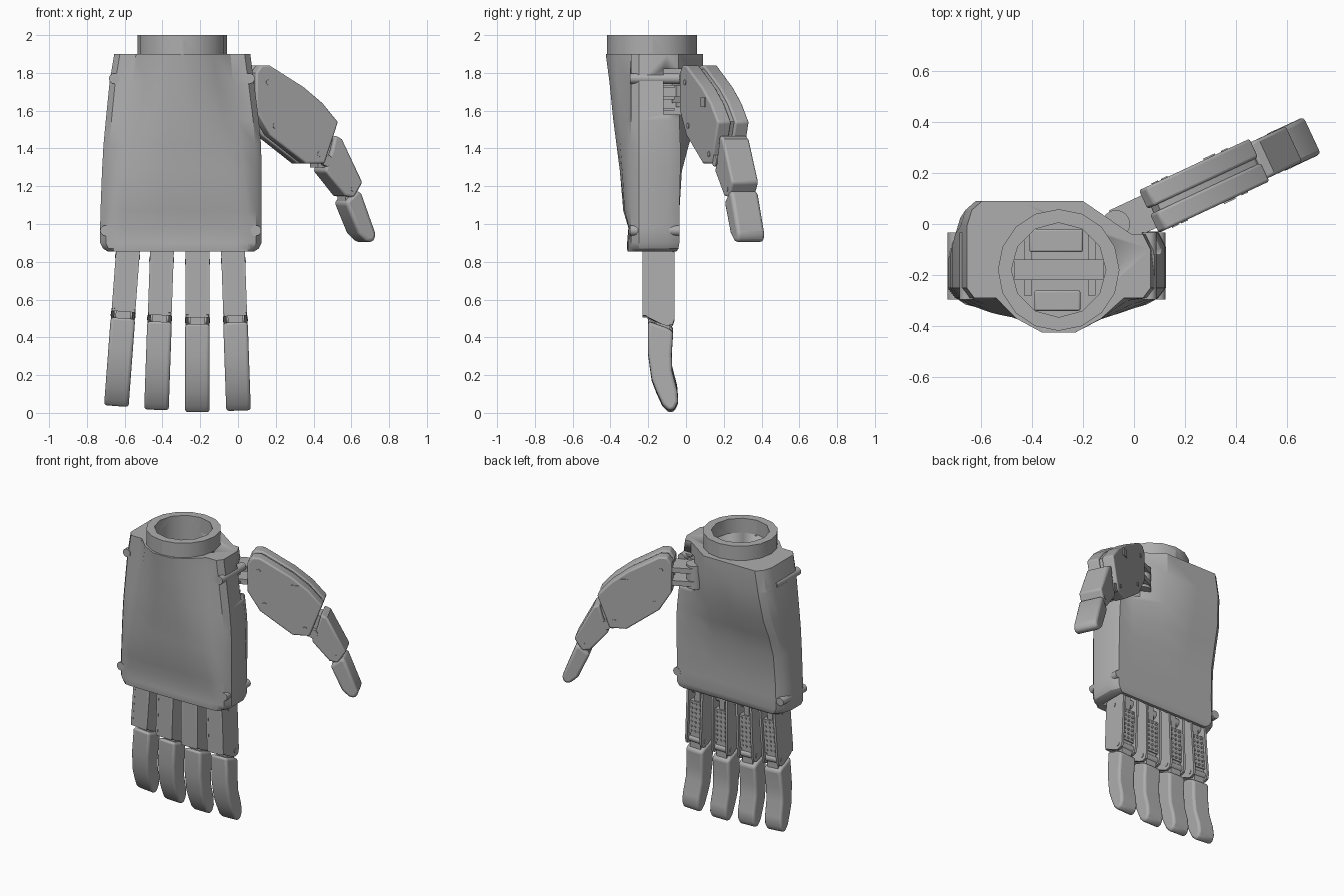
import bpy
import bmesh
from math import radians
from mathutils import Matrix, Vector

if "Cube" in bpy.data.objects:
    bpy.data.objects.remove(bpy.data.objects["Cube"], do_unlink=True)

grey = bpy.data.materials.new("plain grey")
grey.use_nodes = True
GREY = (0.42, 0.42, 0.42, 1)
grey.diffuse_color = GREY
grey.node_tree.nodes["Principled BSDF"].inputs["Base Color"].default_value = GREY
ID = Matrix.Identity(4)


def finish(name, bm, matrix=ID, bevel=0.0):
    bm.transform(matrix)
    bmesh.ops.recalc_face_normals(bm, faces=bm.faces)
    mesh = bpy.data.meshes.new(name)
    bm.to_mesh(mesh)
    bm.free()
    mesh.materials.append(grey)
    obj = bpy.data.objects.new(name, mesh)
    bpy.context.collection.objects.link(obj)
    if bevel:
        mod = obj.modifiers.new("round", "BEVEL")
        mod.width, mod.segments, mod.limit_method = bevel, 3, "ANGLE"
        mod.angle_limit = radians(40)
    activate(obj)
    bpy.ops.object.shade_smooth_by_angle(angle=radians(32))
    return obj


def activate(obj):
    bpy.ops.object.select_all(action="DESELECT")
    obj.select_set(True)
    bpy.context.view_layer.objects.active = obj


def loft(name, rings, matrix=ID, bevel=0.0):
    bm = bmesh.new()
    rows = [[bm.verts.new(p) for p in ring] for ring in rings]
    n = len(rows[0])
    for a, b in zip(rows, rows[1:]):
        for i in range(n):
            bm.faces.new((a[i], a[(i + 1) % n], b[(i + 1) % n], b[i]))
    bm.faces.new(rows[0])
    bm.faces.new(rows[-1])
    return finish(name, bm, matrix, bevel)


def slab(name, profile, x0, x1, matrix=ID, bevel=0.0):
    """Extrude a (y, z) side profile from x0 to x1."""
    return loft(name, [[(x, y, z) for y, z in profile] for x in (x0, x1)], matrix, bevel)


def box(name, lo, hi, matrix=ID, bevel=0.0):
    return slab(name, [(lo[1], lo[2]), (hi[1], lo[2]), (hi[1], hi[2]), (lo[1], hi[2])],
                lo[0], hi[0], matrix, bevel)


def rod(name, centre, axis, r, length, sides=16, matrix=ID):
    bm = bmesh.new()
    bmesh.ops.create_cone(bm, cap_ends=True, segments=sides, radius1=r, radius2=r, depth=length)
    turn = Vector(axis).to_track_quat("Z", "Y").to_matrix().to_4x4()
    return finish(name, bm, matrix @ Matrix.Translation(centre) @ turn)


def cut(obj, cutter):
    mod = obj.modifiers.new("cut", "BOOLEAN")
    mod.object, mod.solver = cutter, "EXACT"
    activate(obj)
    bpy.ops.object.modifier_apply(modifier=mod.name)
    bpy.data.objects.remove(cutter, do_unlink=True)


X, Y, Z = (1, 0, 0), (0, 1, 0), (0, 0, 1)
CX, CY = -0.295, -0.18

# Palm shell: front bulges to the wrist at the top and flattens downward
TOP_X = (-0.54, -0.46, -0.36, -0.23, -0.13, -0.04)
LOW_X = (-0.66, -0.62, -0.40, -0.19, 0.00, 0.05)
SHAPE = (0.0, 0.6, 1.0, 1.0, 0.6, 0.0)


def palm_ring(z, xl, xr, bulge, yb, yt, t):
    front = [(a + (b - a) * t, -0.29 - bulge * (s + (1 - s) * t * 0.6))
             for a, b, s in zip(TOP_X, LOW_X, SHAPE)]
    side = [(xr - 0.03, -0.29), (xr, -0.25), (xr, yt - 0.06), (xr - 0.03, yt)]
    back = [(-0.01, yt), (-0.2, yb), (-0.45, yb), (xl + 0.06, yb),
            (xl + 0.02, yb - 0.035), (xl, yb - 0.1), (xl, -0.25), (xl + 0.03, -0.29)]
    return [(x, y, z) for x, y in front + side + back]


palm = loft("palm", [palm_ring(*row) for row in (
    (1.90, -0.655, 0.065, 0.135, 0.09, -0.04, 0),
    (1.75, -0.68, 0.085, 0.115, 0.09, -0.04, 0.15),
    (1.55, -0.70, 0.11, 0.095, 0.06, -0.035, 0.4),
    (1.42, -0.712, 0.122, 0.078, 0.015, -0.03, 0.6),
    (1.28, -0.72, 0.125, 0.06, -0.022, -0.03, 0.8),
    (1.07, -0.728, 0.125, 0.042, -0.035, -0.035, 1),
    (0.98, -0.73, 0.125, 0.015, -0.035, -0.035, 1),
    (0.90, -0.73, 0.125, 0.022, -0.035, -0.035, 1),
    (0.87, -0.715, 0.11, 0.022, -0.04, -0.04, 1),
    (0.855, -0.69, 0.085, 0.02, -0.05, -0.05, 1))])
cut(palm, rod("well_cutter", (CX, CY, 1.8), Z, 0.185, 0.5, 12))
cut(palm, box("finger_slot_cutter", (-0.66, -0.25, 0.8), (0.05, -0.07, 0.98)))
cut(palm, box("thumb_socket_cutter", (-0.06, -0.12, 1.58), (0.2, 0.2, 1.82)))

# Corner screws
for x, z in ((-0.655, 1.77), (0.06, 1.77), (-0.702, 0.965), (0.095, 0.965)):
    cut(palm, rod("hole_cutter", (x, -0.1, z), Y, 0.014, 1, 12))
    screw = rod("corner_screw", (x, -0.165, z), Y, 0.028, 0.262)
    cut(screw, rod("hole_cutter", (x, -0.1, z), Y, 0.014, 1, 12))

# Wrist collar with four side holes
collar = rod("wrist_collar", (CX, CY, 1.945), Z, 0.238, 0.11, 16)
cut(collar, rod("bore_cutter", (CX, CY, 1.95), Z, 0.185, 0.4, 12))
for axis in (X, Y):
    cut(collar, rod("hole_cutter", (CX, CY, 1.94), axis, 0.016, 1, 12))
    for s in (-1, 1):
        p = Vector((CX, CY, 1.94)) + Vector(axis) * s * 0.24
        cut(collar, rod("counterbore_cutter", p, axis, 0.034, 0.03))

# Mechanism inside the wrist
box("wrist_crossbar", (-0.47, -0.22, 1.72), (-0.12, -0.14, 1.8))
box("rear_servo", (-0.41, -0.11, 1.56), (-0.2, -0.02, 1.76), bevel=0.008)
box("front_servo", (-0.39, -0.34, 1.56), (-0.21, -0.26, 1.76), bevel=0.008)
for x in (-0.43, -0.18):
    box("servo_rail", (x, -0.28, 1.56), (x + 0.03, -0.04, 1.7))

# Fingers, modelled at x = 0 and then placed
SIDE = [(-0.215, 0.92), (-0.23, 0.8), (-0.23, 0.52), (-0.2, 0.495), (-0.13, 0.46),
        (-0.1, 0.45), (-0.07, 0.46), (-0.06, 0.49), (-0.06, 0.83), (-0.085, 0.92)]
TIP = [(-0.2, 0.475), (-0.2, 0.3), (-0.182, 0.17), (-0.155, 0.1), (-0.125, 0.035), (-0.09, 0),
       (-0.06, 0.01), (-0.042, 0.05), (-0.047, 0.11), (-0.073, 0.21), (-0.076, 0.3),
       (-0.068, 0.42), (-0.1, 0.44)]


def finger(x, tilt, dz):
    m = (Matrix.Translation((x, 0, 0.86 + dz)) @ Matrix.Rotation(radians(tilt), 4, "Y")
         @ Matrix.Translation((0, 0, -0.86)))
    for s in (-1, 1):
        slab("finger_side_wall", SIDE, s * 0.063, s * 0.047, m)
        for y, z in ((-0.15, 0.8), (-0.1, 0.49)):
            rod("finger_screw", (s * 0.062, y, z), X, 0.014, 0.008, 12, m)
    box("finger_front_plate", (-0.06, -0.229, 0.505), (0.06, -0.19, 0.9), m)
    box("finger_core", (-0.05, -0.2, 0.53), (0.05, -0.078, 0.76), m)
    box("finger_joint", (-0.04, -0.16, 0.42), (0.04, -0.085, 0.56), m)
    box("finger_tendon", (-0.02, -0.15, 0.74), (0.02, -0.09, 0.97), m)
    rod("knuckle_pin", (0, -0.12, 0.83), X, 0.03, 0.1, 16, m)
    rod("joint_pin", (0, -0.1, 0.49), X, 0.025, 0.1, 16, m)
    for i in range(3):
        for j in range(7):
            rod("grip_stud", (-0.03 + i * 0.03, -0.077, 0.55 + j * 0.032), Y, 0.008, 0.012, 6, m)
    slab("fingertip", TIP, -0.065, 0.065, m, 0.018)


for place in ((-0.58, 4.3, 0.03), (-0.402, 2, 0.012), (-0.215, 0, 0), (-0.027, -2, 0.008)):
    finger(*place)

# Thumb: local y runs outward along the thumb, local x is its thickness
thumb = Matrix.Translation((0.04, 0.04, 0)) @ Matrix.Rotation(radians(25 - 90), 4, "Z")
BASE = [(0.02, 1.8), (0.05, 1.84), (0.1, 1.84), (0.3, 1.725), (0.41, 1.64), (0.5, 1.54),
        (0.42, 1.32), (0.31, 1.32), (0.1, 1.47), (0.02, 1.6)]
MIDDLE = [(0.49, 1.47), (0.53, 1.45), (0.65, 1.22), (0.6, 1.14), (0.545, 1.15),
          (0.43, 1.28), (0.47, 1.39)]
END = [(0.55, 1.115), (0.62, 1.18), (0.645, 1.16), (0.73, 0.945), (0.715, 0.905),
       (0.675, 0.905), (0.625, 0.95)]
slab("thumb_base_outer_shell", BASE, 0.012, 0.092, thumb, 0.01)
slab("thumb_base_inner_shell", BASE, -0.092, -0.012, thumb, 0.01)
slab("thumb_base_core", [(0.25 + (y - 0.25) * 0.93, 1.57 + (z - 1.57) * 0.93) for y, z in BASE],
     -0.03, 0.03, thumb)
slab("thumb_middle", MIDDLE, -0.078, 0.078, thumb, 0.012)
slab("thumb_tip", END, -0.08, 0.08, thumb, 0.018)
box("thumb_tip_joint", (-0.05, 0.56, 1.1), (0.05, 0.61, 1.2), thumb)
box("thumb_middle_joint", (-0.05, 0.4, 1.3), (0.05, 0.49, 1.45), thumb)
for s in (-1, 1):
    for y, z in ((0.09, 1.75), (0.39, 1.37), (0.13, 1.52)):
        rod("thumb_screw", (s * 0.092, y, z), X, 0.014, 0.008, 12, thumb)
    rod("thumb_pivot", (s * 0.07, 0.44, 1.335), X, 0.03, 0.03, 16, thumb)
    rod("thumb_tip_screw", (s * 0.077, 0.59, 1.185), X, 0.012, 0.008, 12, thumb)
    box("thumb_clip", (s * 0.082, 0.3, 1.62), (s * 0.098, 0.35, 1.67), thumb)

# Thumb mount in the palm socket
rod("thumb_swivel", (-0.07, 0.0, 1.7), Z, 0.055, 0.16)
for z in (1.64, 1.73):
    box("thumb_bracket", (-0.07, -0.12, z), (0.07, 0.06, z + 0.035), thumb)
for z in (1.6, 1.66, 1.72, 1.78):
    box("socket_rib", (0.0, -0.13, z), (0.06, -0.06, z + 0.015))
